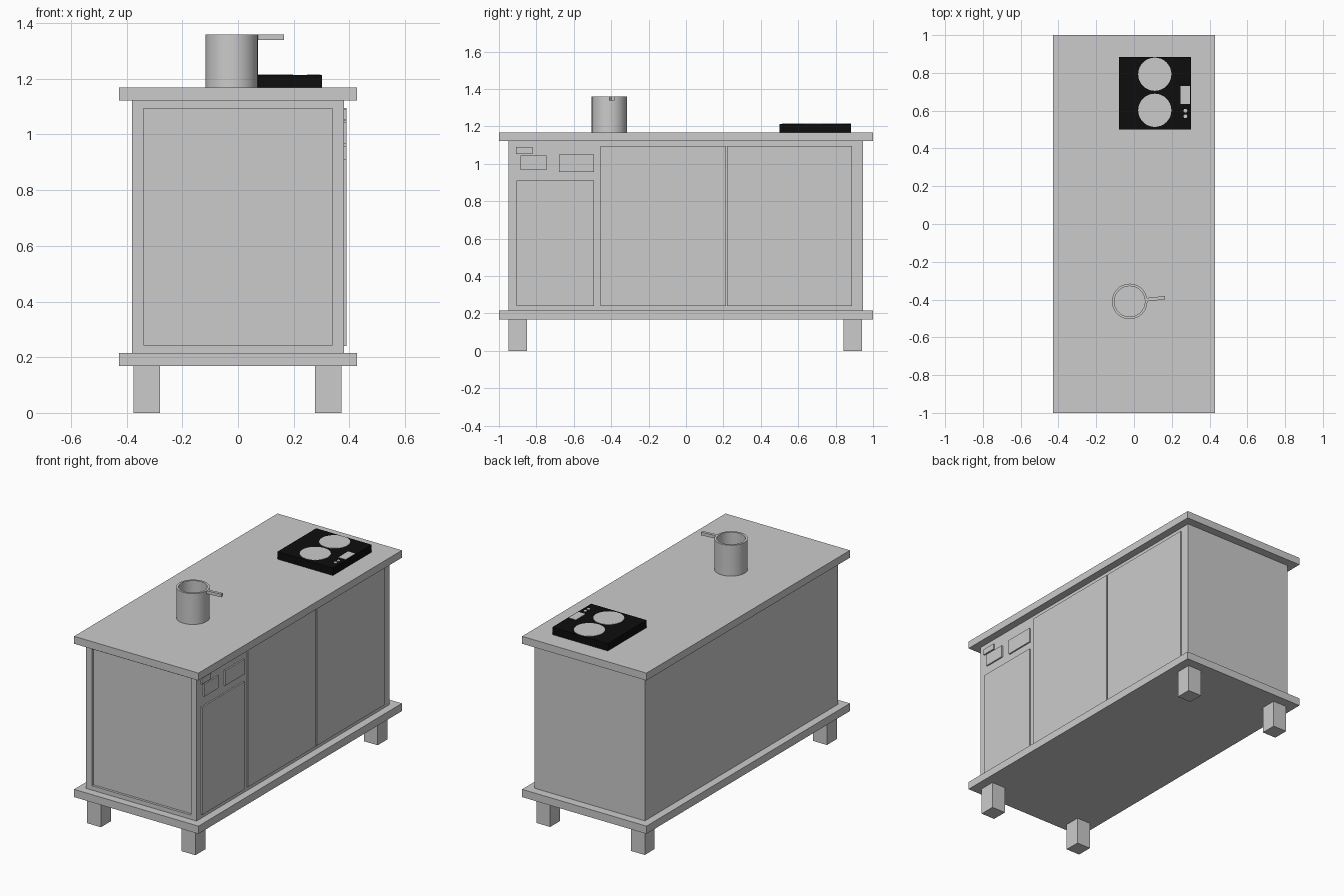
import bpy, bmesh, math
from mathutils import Vector

if "Cube" in bpy.data.objects:
    bpy.data.objects.remove(bpy.data.objects["Cube"])


def material(name, v):
    m = bpy.data.materials.new(name)
    m.diffuse_color = (v, v, v, 1)
    m.use_nodes = True
    m.node_tree.nodes["Principled BSDF"].inputs["Base Color"].default_value = m.diffuse_color
    return m


BLACK = material("black_glass", 0.004)
LIGHT = material("light_grey", 0.8)


def finish(name, bm, mat=None):
    bmesh.ops.recalc_face_normals(bm, faces=bm.faces)
    me = bpy.data.meshes.new(name)
    bm.to_mesh(me)
    bm.free()
    ob = bpy.data.objects.new(name, me)
    bpy.context.collection.objects.link(ob)
    if mat:
        me.materials.append(mat)
    return ob


def box_bm(x, y, z):
    bm = bmesh.new()
    bmesh.ops.create_cube(bm, size=1)
    for v in bm.verts:
        v.co = [r[0] if c < 0 else r[1] for c, r in zip(v.co, (x, y, z))]
    return bm


def box(name, x, y, z, mat=None):
    return finish(name, box_bm(x, y, z), mat)


def disc(name, x, y, z0, z1, r, n, mat):
    bm = bmesh.new()
    bmesh.ops.create_cone(bm, cap_ends=True, segments=n, radius1=r, radius2=r, depth=z1 - z0)
    bmesh.ops.translate(bm, vec=(x, y, (z0 + z1) / 2), verts=bm.verts)
    return finish(name, bm, mat)


# Cabinet body with a recessed front panel
bm = box_bm((-0.38, 0.38), (-0.95, 0.947), (0.216, 1.122))
bm.normal_update()
front = next(f for f in bm.faces if f.normal.y < -0.9)
bmesh.ops.inset_individual(bm, faces=[front], thickness=0.04)
for v in front.verts:
    v.co.x = math.copysign(0.34, v.co.x)
    v.co.z = 0.243 if v.co.z < 0.6 else 1.093
ext = bmesh.ops.extrude_discrete_faces(bm, faces=[front])["faces"][0]
bmesh.ops.translate(bm, vec=(0, 0.015, 0), verts=ext.verts)
finish("cabinet_body", bm)

# Worktop and base slabs
box("worktop", (-0.428, 0.428), (-1, 1), (1.122, 1.168))
box("base_slab", (-0.428, 0.428), (-1, 1), (0.168, 0.216))

# Legs
for xn, x in (("left", (-0.375, -0.28)), ("right", (0.276, 0.371))):
    for yn, y in (("front", (-0.948, -0.85)), ("back", (0.843, 0.941))):
        box(f"{yn}_{xn}_leg", x, y, (0, 0.168))

# Raised doors on the right side
side = (0.375, 0.389)
box("small_door", side, (-0.906, -0.492), (0.24, 0.91))
box("middle_door", side, (-0.456, 0.213), (0.24, 1.096))
box("rear_door", side, (0.22, 0.888), (0.24, 1.096))

# Label plates above the small door
box("plate_small", side, (-0.91, -0.82), (1.053, 1.089), LIGHT)
box("plate_medium", side, (-0.885, -0.745), (0.968, 1.044), LIGHT)
box("plate_large", side, (-0.68, -0.492), (0.957, 1.05), LIGHT)

# Cooktop with two burners and controls
box("cooktop", (-0.08, 0.302), (0.501, 0.883), (1.168, 1.214), BLACK)
for i, y in enumerate((0.602, 0.793)):
    disc(f"burner_{i + 1}", 0.11, y, 1.205, 1.216, 0.088, 32, LIGHT)
box("control_display", (0.247, 0.297), (0.634, 0.73), (1.205, 1.216), LIGHT)
for i, y in enumerate((0.57, 0.6)):
    disc(f"control_button_{i + 1}", 0.272, y, 1.205, 1.216, 0.01, 16, LIGHT)

# Hollow saucepan, spun from a profile
centre = Vector((-0.023, -0.41, 0))
profile = [(0, 1.168), (0.094, 1.168), (0.094, 1.36), (0.081, 1.36), (0.081, 1.181), (0, 1.181)]
bm = bmesh.new()
vs = [bm.verts.new((r, 0, z)) for r, z in profile]
edges = [bm.edges.new(p) for p in zip(vs, vs[1:])]
bmesh.ops.spin(bm, geom=vs + edges, cent=(0, 0, 0), axis=(0, 0, 1),
               angle=math.tau, steps=32, use_merge=False)
bmesh.ops.remove_doubles(bm, verts=bm.verts, dist=1e-4)
bmesh.ops.translate(bm, vec=centre, verts=bm.verts)
pan = finish("saucepan", bm)
bpy.context.view_layer.objects.active = pan
pan.select_set(True)
bpy.ops.object.shade_smooth_by_angle()

# Saucepan handle, slightly turned
handle = box("saucepan_handle", (0.088, 0.188), (-0.009, 0.009), (1.34, 1.359))
handle.location = centre
handle.rotation_euler.z = math.radians(6)
